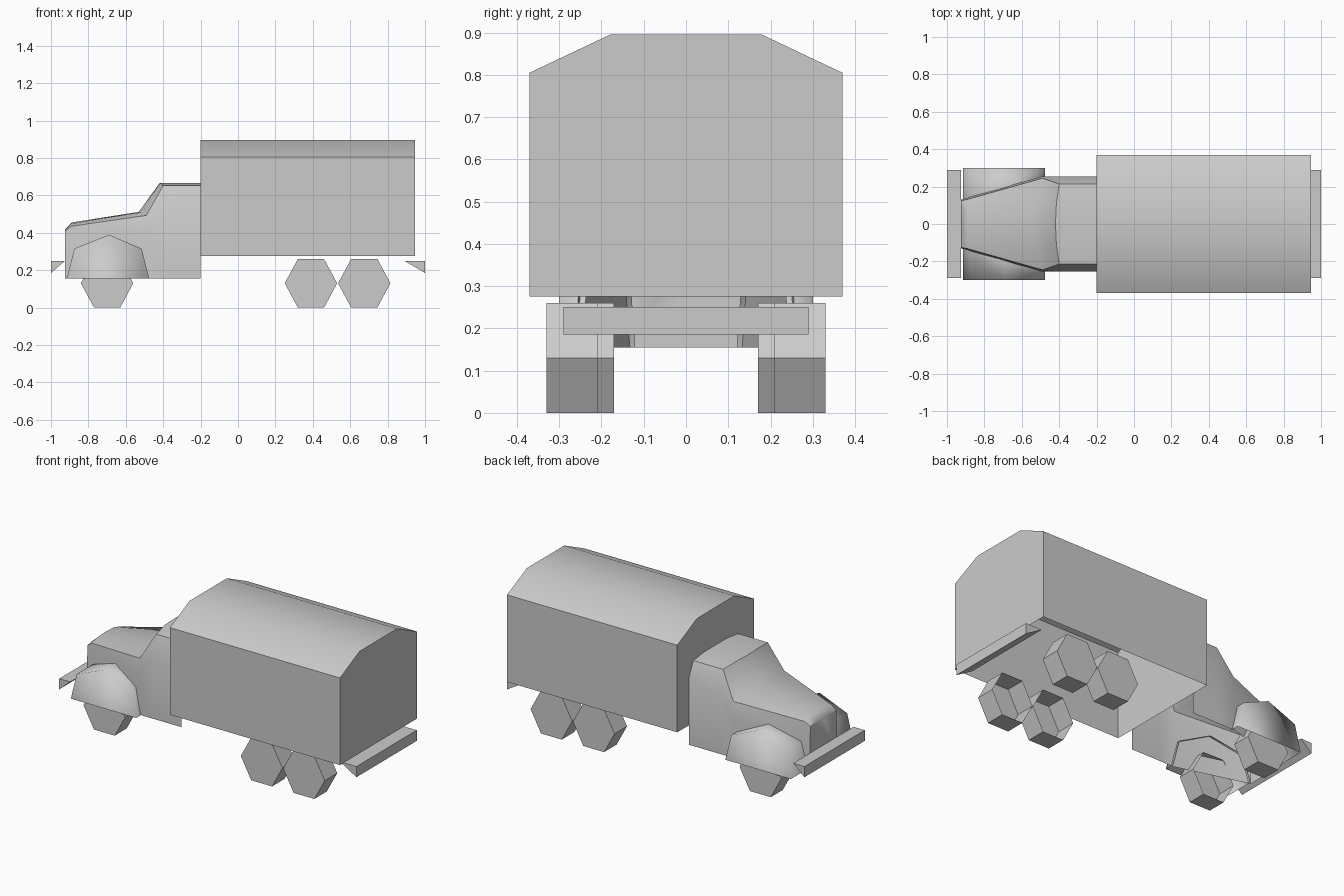
import bpy, bmesh, math

if "Cube" in bpy.data.objects:
    bpy.data.objects.remove(bpy.data.objects["Cube"])

grey = bpy.data.materials.new("plain_grey")
grey.use_nodes = True
grey.diffuse_color = (0.6, 0.6, 0.6, 1)
grey.node_tree.nodes["Principled BSDF"].inputs["Base Color"].default_value = (0.6, 0.6, 0.6, 1)


def loft(name, rows, closed=False, first_cap=False, last_cap=False, smooth=None, mirror=False):
    """Skin a series of point rows, with optional end caps and a mirrored twin across y."""
    bm = bmesh.new()
    rings = [[bm.verts.new(p) for p in row] for row in rows]
    count = len(rings[0])
    for a, b in zip(rings, rings[1:]):
        for i in range(count if closed else count - 1):
            j = (i + 1) % count
            bm.faces.new((a[i], a[j], b[j], b[i]))
    if first_cap:
        bm.faces.new(rings[0])
    if last_cap:
        bm.faces.new(rings[-1])
    bmesh.ops.recalc_face_normals(bm, faces=bm.faces)
    mesh = bpy.data.meshes.new(name)
    bm.to_mesh(mesh)
    bm.free()
    mesh.materials.append(grey)
    obj = bpy.data.objects.new(name, mesh)
    bpy.context.collection.objects.link(obj)
    if mirror:
        mod = obj.modifiers.new("mirror", 'MIRROR')
        mod.use_axis = (False, True, False)
        mod.use_mirror_merge = False
    if smooth:
        bpy.ops.object.select_all(action='DESELECT')
        obj.select_set(True)
        bpy.context.view_layer.objects.active = obj
        bpy.ops.object.shade_smooth_by_angle(angle=math.radians(smooth))
    return obj


def across(profile, y):
    return [(x, y, z) for x, z in profile]


# Cargo box: canvas roof and walls, open underneath
half = [(0.37, 0.275), (0.37, 0.805), (0.18, 0.895)]
outline = half + [(-y, z) for y, z in reversed(half)]
loft("cargo_box", [[(x, y, z) for y, z in outline] for x in (-0.2, 0.945)],
     first_cap=True, last_cap=True, smooth=40)

# Cab and bonnet: half sections from sill to centre line, mirrored
sections = [
    [(-.925, .13, .155), (-.925, .13, .30), (-.925, .125, .41), (-.925, .08, .418), (-.925, 0, .42)],
    [(-.89, .14, .155), (-.89, .14, .32), (-.89, .132, .435), (-.89, .085, .45), (-.89, 0, .455)],
    [(-.49, .255, .155), (-.49, .255, .40), (-.49, .245, .493), (-.515, .13, .51), (-.53, 0, .512)],
    [(-.40, .255, .155), (-.40, .255, .52), (-.40, .215, .652), (-.415, .11, .665), (-.42, 0, .665)],
    [(-.20, .255, .155), (-.20, .255, .57), (-.20, .215, .652), (-.20, .11, .665), (-.20, 0, .665)],
]
rows = [s + [(x, -y, z) for x, y, z in reversed(s[:-1])] for s in sections]
loft("cab", rows, first_cap=True, smooth=48)

# Front fenders: arches whose inner edge follows the tapering bonnet
arch = [(-.915, .155), (-.875, .315), (-.69, .39), (-.515, .315), (-.475, .155)]
inner = [(x, min(.24, .12 + (x + .915) * .29), z) for x, z in arch]
loft("front_fender", [inner, across(arch, 0.3)], last_cap=True, smooth=95, mirror=True)

# Six-sided wheels, open towards the chassis
for name, cx, y_in, y_out in (("front_wheel", -.70, .17, .285),
                              ("middle_wheel", .39, .21, .33),
                              ("rear_wheel", .675, .21, .33)):
    hexagon = [(cx + .14 * math.cos(k * math.pi / 3),
                .13 + .15 * math.sin(k * math.pi / 3)) for k in range(6)]
    loft(name, [across(hexagon, y_in), across(hexagon, y_out)],
         closed=True, last_cap=True, mirror=True)

# Wedge bumpers
for name, tip, back in (("front_bumper", -1, -.925), ("rear_bumper", 1, .89)):
    wedge = [(tip, .25), (back, .25), (tip, .185)]
    loft(name, [across(wedge, -.29), across(wedge, .29)],
         closed=True, first_cap=True, last_cap=True)
